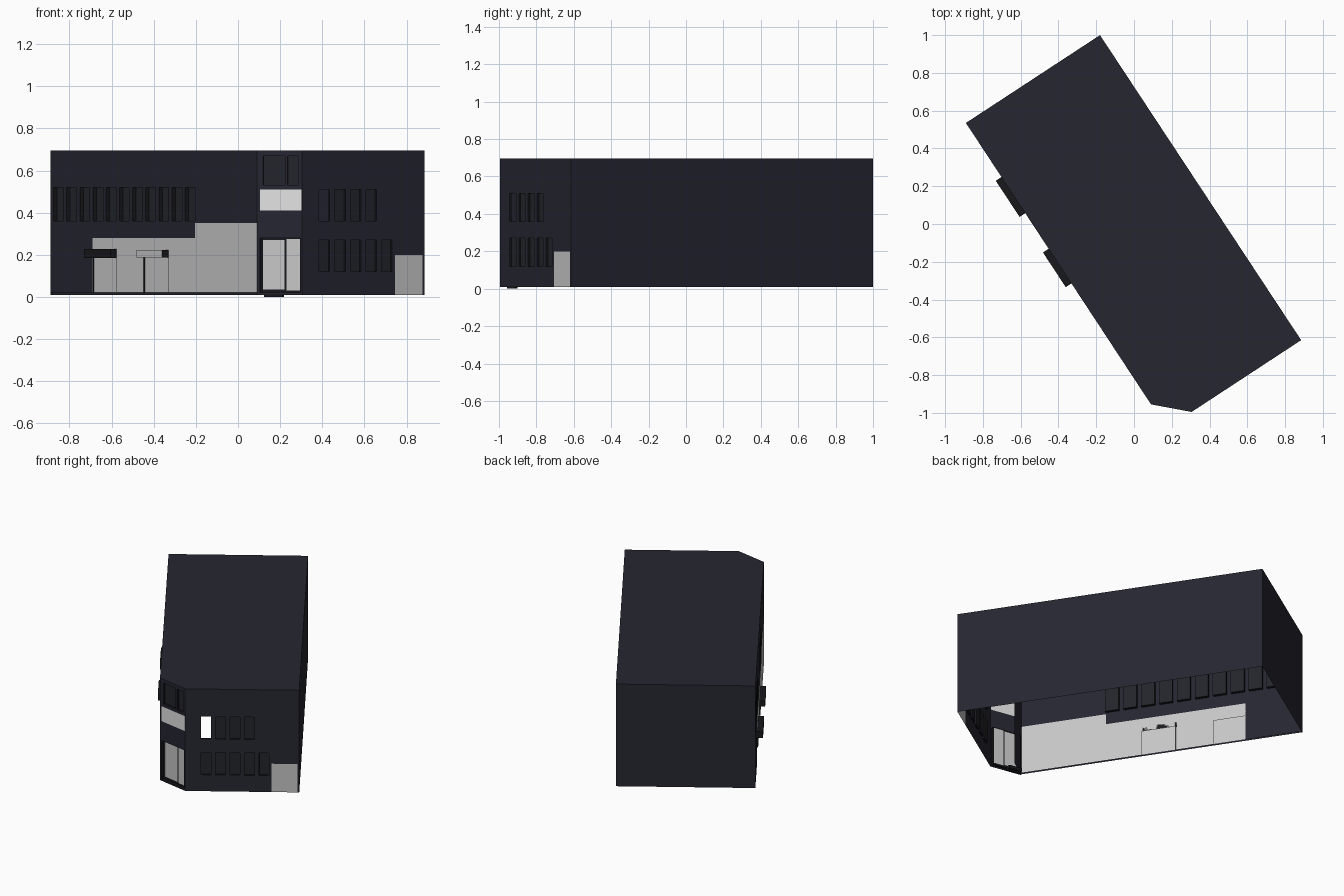
import bpy, bmesh
from mathutils import Vector

cube = bpy.data.objects.get("Cube")
if cube:
    bpy.data.objects.remove(cube, do_unlink=True)


def material(name, rgb):
    m = bpy.data.materials.new(name)
    m.use_nodes = True
    m.diffuse_color = (*rgb, 1)
    m.node_tree.nodes["Principled BSDF"].inputs["Base Color"].default_value = (*rgb, 1)
    return m


MATS = [material("dark navy wall", (0.019, 0.019, 0.031)),
        material("light grey panel", (0.56, 0.56, 0.56)),
        material("pale sign band", (0.76, 0.76, 0.76)),
        material("dark window glass", (0.017, 0.018, 0.024)),
        material("black trim", (0.009, 0.009, 0.012))]
NAVY, GREY, PALE, GLASS, BLACK = range(5)
HOLE = -1

# Footprint corners, counter-clockwise: chamfer first, then round the block
C, D, E = Vector((0.09, -0.955)), Vector((0.305, -0.995)), Vector((0.885, -0.615))
A, B = Vector((-0.18, 1.0)), Vector((-0.89, 0.535))
TOP, BASE = 0.695, 0.01


def finish(name, bm):
    me = bpy.data.meshes.new(name)
    bmesh.ops.remove_doubles(bm, verts=bm.verts, dist=0.0002)
    bm.to_mesh(me)
    bm.free()
    for m in MATS:
        me.materials.append(m)
    ob = bpy.data.objects.new(name, me)
    bpy.context.collection.objects.link(ob)
    return ob


def wall(name, a, b, z0, z1, areas=()):
    """Sheet wall; areas are (s0, s1, z0, z1, depth, material), later ones win."""
    d = (b - a).normalized()
    out = Vector((d.y, -d.x))
    length = (b - a).length
    ss = sorted({0, length, *(s for r in areas for s in r[:2])})
    zs = sorted({z0, z1, *(z for r in areas for z in r[2:4])})

    def cell(i, j):
        sm, zm = (ss[i] + ss[i + 1]) / 2, (zs[j] + zs[j + 1]) / 2
        found = (0, NAVY)
        for r in areas:
            if r[0] < sm < r[1] and r[2] < zm < r[3]:
                found = r[4:]
        return found

    bm = bmesh.new()

    def quad(pts, mat):
        verts = [bm.verts.new((*(a + d * s - out * k), z)) for s, z, k in pts]
        bm.faces.new(verts).material_index = mat

    for i in range(len(ss) - 1):
        for j in range(len(zs) - 1):
            k, mat = cell(i, j)
            l, r, lo, hi = ss[i], ss[i + 1], zs[j], zs[j + 1]
            if mat != HOLE:
                quad([(l, lo, k), (r, lo, k), (r, hi, k), (l, hi, k)], mat)
            # Reveals wherever the depth changes
            if i + 2 < len(ss):
                n = cell(i + 1, j)[0]
                if n != k:
                    quad([(r, lo, k), (r, lo, n), (r, hi, n), (r, hi, k)], BLACK)
            if j + 2 < len(zs):
                n = cell(i, j + 1)[0]
                if n != k:
                    quad([(l, hi, k), (r, hi, k), (r, hi, n), (l, hi, n)], BLACK)
    return finish(name, bm)


def box(name, a, b, s0, s1, k0, k1, z0, z1, mat, front=None):
    """Box placed along a wall line; k runs outward, front is the outer colour."""
    d = (b - a).normalized()
    out = Vector((d.y, -d.x))
    bm = bmesh.new()
    bmesh.ops.create_cube(bm, size=1)
    for v in bm.verts:
        s = s0 + (v.co.x + 0.5) * (s1 - s0)
        k = k0 + (v.co.y + 0.5) * (k1 - k0)
        v.co = (*(a + d * s + out * k), z0 + (v.co.z + 0.5) * (z1 - z0))
    bmesh.ops.recalc_face_normals(bm, faces=bm.faces)
    for f in bm.faces:
        facing = f.normal.xy.dot(out) > 0.9
        f.material_index = front if facing and front is not None else mat
    return finish(name, bm)


# Long shop side: stepped light panel, two doors, a row of upper windows
doors = [(0.365, 0.564), (0.804, 1.021)]
side = [(1.248, (C - B).length, 0.02, 0.35, 0, GREY),
        (0.364, 1.248, 0.02, 0.28, 0, GREY)]
side += [(l, r, 0.02, 0.19, 0.008, GREY) for l, r in doors]
for i in range(11):
    s = 0.025 + i * 0.1138
    side.append((s, s + 0.085, 0.36, 0.52, 0.02, GLASS))
wall("long_side_wall", B, C, 0.02, TOP, side)

# Plinth set back under the long side
inward = Vector((0.836, 0.549)) * 0.012
wall("plinth", B + inward, C + inward, BASE, 0.021)

# Awnings over the two doors
for n, (s0, s1, z0, z1) in enumerate([(0.343, 0.572, 0.185, 0.228),
                                      (0.797, 1.017, 0.187, 0.222)]):
    box(f"awning_{n + 1}", B, C, s0, s1, 0, 0.036, z0, z1, BLACK, GREY)

# Short street end: two rows of windows, one open, and a loading door
end = [(0.526, 0.682, BASE, 0.2, 0, GREY)]
for i in range(5):
    s = 0.096 + i * 0.0885
    end.append((s, s + 0.06, 0.12, 0.27, 0.012, GLASS))
    if i < 4:
        end.append((s, s + 0.06, 0.36, 0.51, 0.012, GLASS if i else HOLE))
wall("street_end_wall", D, E, BASE, TOP, end)

# Chamfered entrance corner: recessed doors, sign band, upper window
wall("entrance_wall", C, D, BASE, TOP, [
    (0.015, 0.21, 0.02, 0.28, 0.02, BLACK),
    (0.025, 0.13, 0.035, 0.27, 0.02, GREY),
    (0.138, 0.205, 0.03, 0.275, 0.02, GREY),
    (0.015, 0.215, 0.41, 0.51, 0, PALE),
    (0.03, 0.135, 0.53, 0.67, 0.015, GLASS),
    (0.148, 0.2, 0.53, 0.67, 0.015, GLASS)])
box("entrance_step", C, D, 0.03, 0.12, -0.06, -0.02, 0, 0.02, BLACK)
wall("entrance_partition", C, C + inward * 13, BASE, TOP - 0.005)

# Plain back walls and flat roof
wall("rear_long_wall", E, A, BASE, TOP)
wall("rear_end_wall", A, B, BASE, TOP)
bm = bmesh.new()
bm.faces.new([bm.verts.new((*p, TOP)) for p in (C, D, E, A, B)])
finish("flat_roof", bm)
